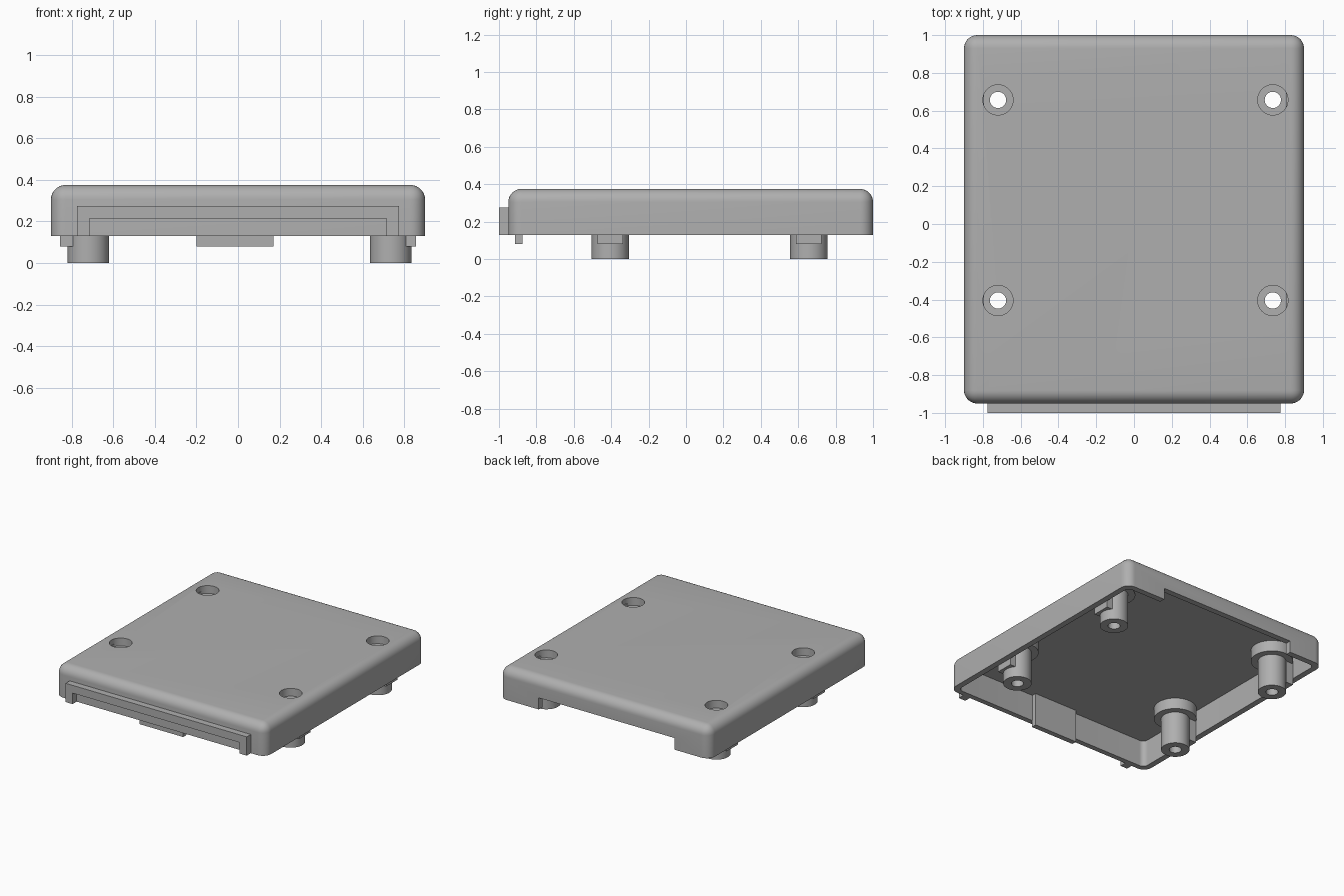
import bpy, bmesh, math
from mathutils import Matrix

if "Cube" in bpy.data.objects:
    bpy.data.objects.remove(bpy.data.objects["Cube"], do_unlink=True)

grey = bpy.data.materials.new("plain grey plastic")
grey.use_nodes = True
COLOUR = (0.43, 0.43, 0.43, 1)
grey.diffuse_color = COLOUR
grey.node_tree.nodes["Principled BSDF"].inputs["Base Color"].default_value = COLOUR

BASE, TOP, CEILING = 0.13, 0.375, 0.335
POST_X, POST_Y = (-0.72, 0.735), (-0.405, 0.657)


def finish(name, bm):
    bmesh.ops.recalc_face_normals(bm, faces=bm.faces[:])
    mesh = bpy.data.meshes.new(name)
    bm.to_mesh(mesh)
    bm.free()
    mesh.materials.append(grey)
    obj = bpy.data.objects.new(name, mesh)
    bpy.context.collection.objects.link(obj)
    return obj


def activate(obj):
    bpy.ops.object.select_all(action="DESELECT")
    obj.select_set(True)
    bpy.context.view_layer.objects.active = obj


def smooth(obj):
    activate(obj)
    bpy.ops.object.shade_smooth_by_angle(angle=math.radians(32))


def box(name, x, y, z, radius=0, round_top=False):
    """Box between limits, optionally with rounded uprights and top rim."""
    bm = bmesh.new()
    bmesh.ops.create_cube(bm, size=1)
    for v in bm.verts:
        for axis, (low, high) in enumerate((x, y, z)):
            v.co[axis] = high if v.co[axis] > 0 else low
    if radius:
        edges = []
        for e in bm.edges:
            a, b = (v.co.z for v in e.verts)
            if a != b or (round_top and min(a, b) > sum(z) / 2):
                edges.append(e)
        bmesh.ops.bevel(bm, geom=edges, offset=radius, segments=8,
                        profile=0.5, affect="EDGES")
    return finish(name, bm)


def cut(obj, cutter):
    activate(obj)
    mod = obj.modifiers.new("cut", "BOOLEAN")
    mod.operation, mod.solver, mod.object = "DIFFERENCE", "EXACT", cutter
    bpy.ops.object.modifier_apply(modifier=mod.name)
    bpy.data.objects.remove(cutter, do_unlink=True)


def lathe(name, profile, x, y, steps=48):
    """Spin a closed outline around an upright axis."""
    bm = bmesh.new()
    verts = [bm.verts.new((r, 0, z)) for r, z in profile]
    edges = [bm.edges.new((v, verts[i - 1])) for i, v in enumerate(verts)]
    bmesh.ops.spin(bm, geom=verts + edges, cent=(0, 0, 0), axis=(0, 0, 1),
                   angle=math.tau, steps=steps, use_duplicate=False)
    bmesh.ops.remove_doubles(bm, verts=bm.verts[:], dist=0.0001)
    bmesh.ops.translate(bm, verts=bm.verts[:], vec=(x, y, 0))
    return finish(name, bm)


# Hollow cover with rounded rim, open underneath
cover = box("cover_shell", (-0.9, 0.9), (-0.95, 1), (BASE, TOP), 0.07, True)
cut(cover, box("cavity", (-0.855, 0.855), (-0.91, 0.955), (0, CEILING), 0.04))

# Wide notch in the back wall
cut(cover, box("back_notch", (-0.6, 0.56), (0.9, 1.1), (0, 0.22)))

# Screw recesses through the top
for x in POST_X:
    for y in POST_Y:
        bm = bmesh.new()
        bmesh.ops.create_cone(bm, cap_ends=True, segments=48, radius1=0.08,
                              radius2=0.08, depth=0.3,
                              matrix=Matrix.Translation((x, y, 0.4)))
        cut(cover, finish("recess", bm))
smooth(cover)

# Stepped hollow screw posts, each with a plate between it and the side wall
post_profile = [(0.043, 0), (0.1, 0), (0.1, 0.25), (0.15, 0.25),
                (0.15, CEILING), (0.08, CEILING), (0.08, 0.315), (0.043, 0.315)]
for x, side in zip(POST_X, ("right", "left")):
    for y, end in zip(POST_Y, ("front", "back")):
        smooth(lathe(f"{end}_{side}_screw_post", post_profile, x, y))
        limits = (-0.856, -0.795) if side == "right" else (0.805, 0.856)
        box(f"{end}_{side}_side_tab", limits, (y - 0.068, y + 0.068), (0.08, CEILING))

# Locating tab inside the front wall
box("front_tab", (-0.2, 0.172), (-0.915, -0.875), (0.08, CEILING))

# Raised frame on the front wall, open at the bottom
outline = [(-0.775, BASE), (-0.775, 0.275), (0.775, 0.275), (0.775, BASE),
           (0.715, BASE), (0.715, 0.215), (-0.715, 0.215), (-0.715, BASE)]
bm = bmesh.new()
face = bm.faces.new([bm.verts.new((x, -1, z)) for x, z in outline])
solid = bmesh.ops.extrude_face_region(bm, geom=[face], use_keep_orig=True)
bmesh.ops.translate(bm, vec=(0, 0.055, 0),
                    verts=[g for g in solid["geom"] if isinstance(g, bmesh.types.BMVert)])
finish("front_frame", bm)
